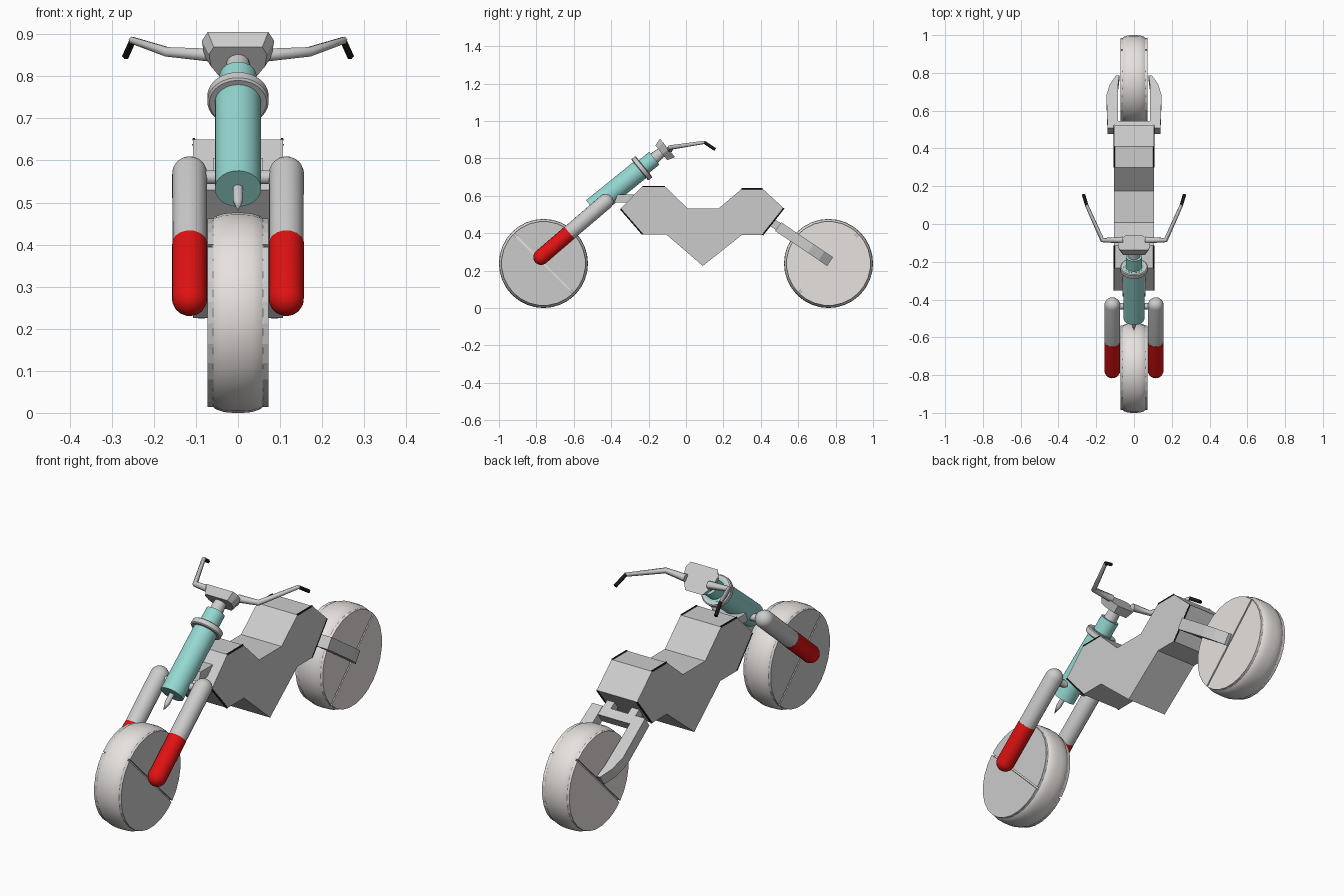
import bpy, bmesh, math
from mathutils import Vector as V

if "Cube" in bpy.data.objects:
    bpy.data.objects.remove(bpy.data.objects["Cube"])


def material(name, rgb):
    m = bpy.data.materials.new(name)
    m.diffuse_color = (*rgb, 1)
    m.use_nodes = True
    m.node_tree.nodes["Principled BSDF"].inputs["Base Color"].default_value = m.diffuse_color
    return m


RED = material("red", (0.75, 0.006, 0.006))
TEAL = material("teal", (0.30, 0.68, 0.64))
BLACK = material("black", (0.01, 0.01, 0.01))
WARM = material("warm_grey", (0.80, 0.76, 0.74))


def finish(name, bm, mat=None, smooth=True):
    bmesh.ops.recalc_face_normals(bm, faces=bm.faces)
    me = bpy.data.meshes.new(name)
    bm.to_mesh(me)
    bm.free()
    ob = bpy.data.objects.new(name, me)
    bpy.context.collection.objects.link(ob)
    if mat:
        me.materials.append(mat)
    if smooth:
        bpy.ops.object.select_all(action='DESELECT')
        ob.select_set(True)
        bpy.context.view_layer.objects.active = ob
        bpy.ops.object.shade_smooth_by_angle(angle=math.radians(35))
    return ob


def lathe(name, origin, axis, profile, n=24, mat=None):
    """Revolve (radius, distance) pairs about an axis, closing the ends."""
    o, d = V(origin), V(axis).normalized()
    a = d.orthogonal().normalized()
    b = d.cross(a)
    bm = bmesh.new()
    rings = []
    for r, t in profile:
        rings.append([bm.verts.new(o + d * t + (a * math.cos(k * math.tau / n)
                      + b * math.sin(k * math.tau / n)) * r) for k in range(n)])
    for p, q in zip(rings, rings[1:]):
        for k in range(n):
            j = (k + 1) % n
            bm.faces.new((p[k], p[j], q[j], q[k]))
    bm.faces.new(rings[0])
    bm.faces.new(rings[-1])
    bmesh.ops.remove_doubles(bm, verts=bm.verts, dist=1e-5)
    return finish(name, bm, mat)


def prism(name, pts, origin, u, v, w, taper=1.0, mat=None):
    """Extrude a 2D outline (axes u, v) by w; taper scales the far end."""
    o, u, v, w = V(origin), V(u), V(v), V(w)
    bm = bmesh.new()
    lo = [bm.verts.new(o + u * p + v * q) for p, q in pts]
    hi = [bm.verts.new(o + u * p * taper + v * q * taper + w) for p, q in pts]
    bm.faces.new(lo)
    bm.faces.new(hi)
    for k in range(len(pts)):
        j = (k + 1) % len(pts)
        bm.faces.new((lo[k], lo[j], hi[j], hi[k]))
    return finish(name, bm, mat, smooth=False)


def rod(name, pts, radii, mat=None):
    """Thin bent bar along a path."""
    cu = bpy.data.curves.new(name, 'CURVE')
    cu.dimensions = '3D'
    cu.bevel_depth = 1.0
    cu.bevel_resolution = 1
    cu.use_fill_caps = True
    sp = cu.splines.new('POLY')
    sp.points.add(len(pts) - 1)
    for p, co, r in zip(sp.points, pts, radii):
        p.co = (*co, 1)
        p.radius = r
    if mat:
        cu.materials.append(mat)
    bpy.context.collection.objects.link(bpy.data.objects.new(name, cu))


X, Y, Z = V((1, 0, 0)), V((0, 1, 0)), V((0, 0, 1))

# Wheels: rounded tyre, each side covered by two half discs with a slit
half = [(0.205, 0.064), (0.222, 0.062), (0.230, 0.052), (0.236, 0.034), (0.238, 0.012)]
tyre = half + [(r, -t) for r, t in reversed(half)]
for label, y, ang, mat in (("front", -0.762, -45, None), ("rear", 0.762, 45, WARM)):
    c = V((0, y, 0.238))
    lathe(label + "_tyre", c, X, tyre, 32, WARM)
    for side in (1, -1):
        for k in (0, 1):
            a = math.radians(ang + 180 * k)
            u = Y * math.cos(a) + Z * math.sin(a)
            v = Y * -math.sin(a) + Z * math.cos(a)
            arc = [(0.225 * math.cos(i * math.pi / 14),
                    max(0.004, 0.225 * math.sin(i * math.pi / 14))) for i in range(15)]
            prism(label + "_wheel_cover", arc, c + X * side * 0.05, u, v,
                  X * side * 0.022, mat=mat)

# Body: one side profile extruded across
body = [(-0.351, 0.53), (-0.233, 0.65), (-0.113, 0.65), (0.008, 0.533),
        (0.176, 0.533), (0.298, 0.637), (0.41, 0.637), (0.523, 0.533),
        (0.41, 0.39), (0.298, 0.39), (0.09, 0.225), (-0.107, 0.394), (-0.233, 0.394)]
prism("body", body, X * -0.107, Y, Z, X * 0.214)

# Dark trims along the side edges of the end faces
for s in (1, -1):
    for i, j in ((1, 2), (5, 6), (7, 8), (12, 0)):
        ends = [V((s * 0.105, *body[k])) for k in (i, j)]
        rod("edge_trim", ends, (0.004, 0.004), BLACK)

# Swing arm: tapered arms, crossbar and mounts, square to the rear body face
d = V((0, math.cos(math.radians(34)), -math.sin(math.radians(34))))
n = V((0, -d.z, d.y))
start = V((0, 0.468, 0.452))
arm = [(0.085, 0.03), (0.140, 0.03), (0.146, 0.24), (0.128, 0.31), (0.095, 0.365),
       (0.078, 0.365), (0.085, 0.30)]
for s in (1, -1):
    prism("swing_arm", arm, start - n * 0.028, X * s, d, n * 0.056)
    prism("swing_arm_mount", [(0.045, -0.03), (0.085, -0.03), (0.085, 0.06), (0.045, 0.06)],
          start - n * 0.022, X * s, d, n * 0.044)
prism("swing_arm_crossbar", [(-0.1, 0.03), (0.1, 0.03), (0.1, 0.075), (-0.1, 0.075)],
      start - n * 0.026, X, d, n * 0.052)

# Fork legs: red lower sleeve and grey upper tube with domed ends
lo, hi = V((0, -0.775, 0.272)), V((0, -0.43, 0.568))
axis, length, R, split = (hi - lo).normalized(), (hi - lo).length, 0.042, 0.20
dome = [(R * math.sin(i * math.pi / 12), R * (1 - math.cos(i * math.pi / 12)) - R)
        for i in range(7)]
for s in (1, -1):
    off = X * s * 0.115
    lathe("fork_sleeve", lo + off, axis, dome + [(R, split)], 16, RED)
    lathe("fork_tube", lo + off, axis,
          [(R - 0.001, split)] + [(r, length - t) for r, t in reversed(dome)], 16)
rod("fork_crossbar", [(-0.1, -0.435, 0.56), (0.1, -0.435, 0.56)], (0.018, 0.018))

# Steering column: tube, ring, collar, stem and bottom spike on one axis
ang = math.radians(39)
ax = V((0, math.cos(ang), math.sin(ang)))
up = V((0, -ax.z, ax.y))
base = V((0, -0.50, 0.533))
lathe("steering_tube", base, ax, [(0.055, 0), (0.055, 0.355)], 32, TEAL)
lathe("steering_ring", base, ax, [(0.068, 0.325), (0.073, 0.329), (0.073, 0.350),
                                  (0.068, 0.354)], 32)
lathe("steering_collar", base, ax, [(0.044, 0.35), (0.044, 0.425)], 24, TEAL)
lathe("steering_stem", base, ax, [(0.032, 0.42), (0.026, 0.49)], 16)
lathe("column_spike", base, ax, [(0.012, 0.005), (0.012, -0.045), (0.0, -0.085)], 12)

# Bracket between body and steering tube
prism("column_bracket", [(-0.06, -0.022), (0.06, -0.022), (0.06, 0.022), (-0.06, 0.022)],
      (0, -0.375, 0.585), X, V((0, 0.35, 0.94)), V((0, 0.11, 0.0)))

# Handlebar clamp: back plate tapering towards the column
clamp = [(-0.045, -0.065), (0.045, -0.065), (0.080, -0.012), (0.086, 0.035),
         (0.072, 0.062), (-0.072, 0.062), (-0.086, 0.035), (-0.080, -0.012)]
prism("handlebar_clamp", clamp, base + ax * 0.515, X, up, ax * -0.042, taper=0.8)

# Handlebars and grips
for s in (1, -1):
    rod("handlebar", [(s * 0.06, -0.085, 0.85), (s * 0.168, -0.085, 0.858),
                      (s * 0.252, 0.102, 0.886)], (0.018, 0.013, 0.009))
    rod("grip", [(s * 0.25, 0.098, 0.886), (s * 0.267, 0.155, 0.848)],
        (0.009, 0.009), BLACK)
